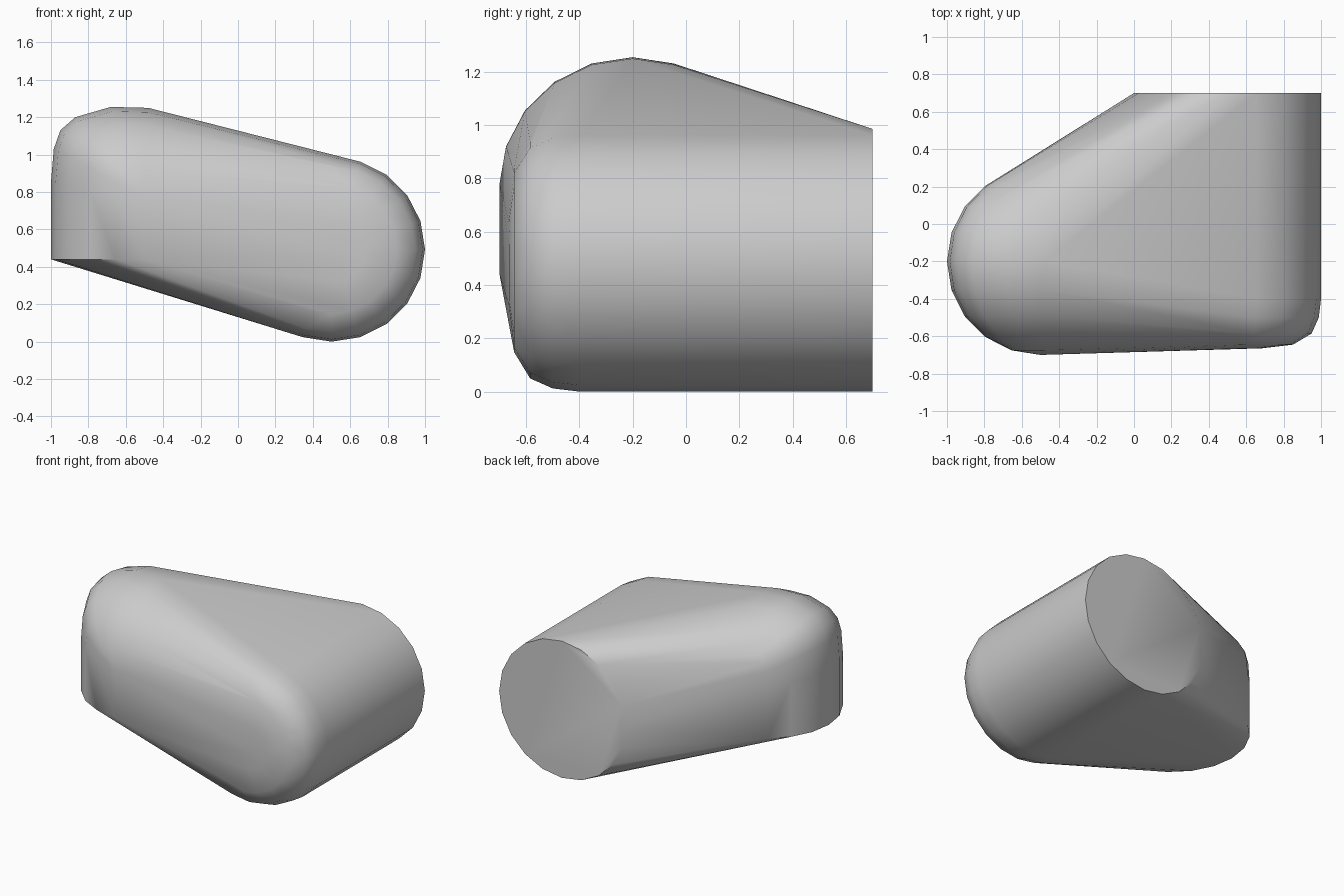
import bpy, bmesh
from math import sin, cos, tau, pi, radians
from mathutils import Vector

cube = bpy.data.objects.get("Cube")
if cube:
    bpy.data.objects.remove(cube, do_unlink=True)

SIDES = 20
R = 0.5

grey = bpy.data.materials.new("plain grey")
grey.use_nodes = True
GREY = (0.6, 0.6, 0.6, 1)
grey.diffuse_color = GREY
grey.node_tree.nodes["Principled BSDF"].inputs["Base Color"].default_value = GREY

bm = bmesh.new()


def ring(center, u, v, start=0.0, sweep=tau, count=SIDES):
    """Points on an ellipse arc with half axes u and v."""
    for i in range(count):
        a = start + sweep * i / count
        bm.verts.new(Vector(center) + Vector(u) * cos(a) + Vector(v) * sin(a))


# Upright pipe end: open circle at the bottom, circle where the bend starts
for z in (0.44, 0.78):
    ring((-0.5, -0.2, z), (R, 0, 0), (0, R, 0))

# Upper bend: half ellipses fanned about the pivot
pivot = Vector((-0.5, -0.2, 0.77))
for x, z in ((-1, 0.85), (-0.985, 1.03), (-0.95, 1.13), (-0.87, 1.2),
             (-0.68, 1.255), (-0.48, 1.25)):
    ring(pivot, Vector((x, -0.2, z)) - pivot, (0, R, 0), -pi / 2, pi, SIDES // 2)

# Level pipe end: circle at the back, rounded off towards the front
for y, r in ((0.7, 0.5), (-0.4, 0.5), (-0.5, 0.488), (-0.585, 0.45),
             (-0.645, 0.35), (-0.665, 0.18)):
    ring((0.5, y, 0.493), (r, 0, 0), (0, 0, r * 0.986))

# Wrap both pipe ends in one skin
hull = bmesh.ops.convex_hull(bm, input=bm.verts[:])
bmesh.ops.delete(bm, geom=[v for v in bm.verts if not v.link_faces], context="VERTS")
bmesh.ops.dissolve_limit(bm, angle_limit=radians(0.5), verts=bm.verts[:], edges=bm.edges[:])
bmesh.ops.recalc_face_normals(bm, faces=bm.faces[:])

mesh = bpy.data.meshes.new("elbow_body")
bm.to_mesh(mesh)
bm.free()
mesh.materials.append(grey)
body = bpy.data.objects.new("elbow_body", mesh)
bpy.context.collection.objects.link(body)

# Smooth skin with crisp flat ends
bpy.ops.object.select_all(action="DESELECT")
body.select_set(True)
bpy.context.view_layer.objects.active = body
bpy.ops.object.shade_smooth_by_angle(angle=radians(40))
